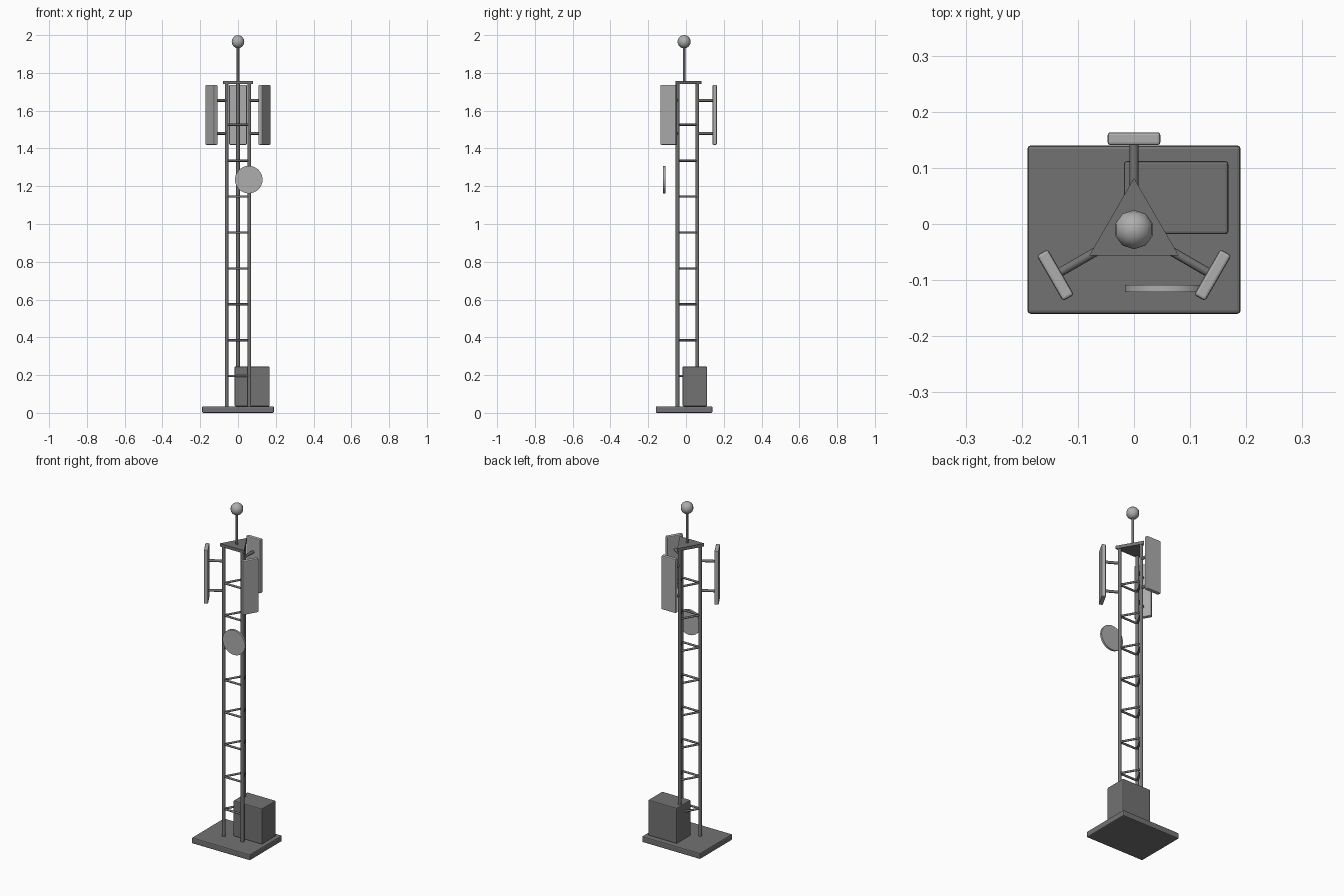
import bpy, math
from mathutils import Vector

if "Cube" in bpy.data.objects:
    bpy.data.objects.remove(bpy.data.objects["Cube"], do_unlink=True)


def material(name, value):
    m = bpy.data.materials.new(name)
    m.use_nodes = True
    colour = (value, value, value, 1)
    m.diffuse_color = colour
    m.node_tree.nodes["Principled BSDF"].inputs["Base Color"].default_value = colour
    return m


STEEL = material("dark steel", 0.17)
PALE = material("pale grey", 0.42)
CENTRE = Vector((0, -0.01, 0))


def finish(name, mat, smooth=True):
    ob = bpy.context.object
    ob.name = name
    ob.data.materials.append(mat)
    if smooth:
        bpy.ops.object.shade_smooth_by_angle(angle=math.radians(50))
    return ob


def box(name, mat, centre, size, bevel, turn=0):
    bpy.ops.mesh.primitive_cube_add(size=1, location=centre, rotation=(0, 0, turn))
    ob = finish(name, mat, False)
    ob.scale = size
    bpy.ops.object.transform_apply(location=False, rotation=False, scale=True)
    mod = ob.modifiers.new("soft edges", "BEVEL")
    mod.width = bevel
    mod.segments = 2


def rod(name, mat, a, b, radius, sides=10):
    a, b = Vector(a), Vector(b)
    bpy.ops.mesh.primitive_cylinder_add(vertices=sides, radius=radius,
                                        depth=(b - a).length, location=(a + b) / 2)
    bpy.context.object.rotation_euler = (b - a).to_track_quat("Z", "Y").to_euler()
    return finish(name, mat)


def polar(angle, radius, z):
    return CENTRE + Vector((radius * math.cos(angle), radius * math.sin(angle), z))


# Foundation and equipment cabinet
box("base_slab", STEEL, (0, -0.01, 0.0175), (0.38, 0.30, 0.035), 0.006)
box("equipment_cabinet", STEEL, (0.075, 0.047, 0.14), (0.186, 0.13, 0.21), 0.005)

# Three-legged lattice with its rungs, and a sector antenna facing out from each leg
angles = [math.radians(90 + 120 * i) for i in range(3)]
for i, a in enumerate(angles):
    nxt = angles[(i + 1) % 3]
    rod(f"tower_leg_{i}", STEEL, polar(a, 0.07, 0.03), polar(a, 0.07, 1.745), 0.01)
    for k in range(8):
        z = 0.195 + 0.19 * k
        rod(f"rung_{i}_{k}", STEEL, polar(a, 0.07, z), polar(nxt, 0.07, z), 0.006, 8)
    for z in (1.48, 1.655):
        rod(f"antenna_arm_{i}", STEEL, polar(a, 0.07, z), polar(a, 0.153, z), 0.008, 8)
    box(f"sector_antenna_{i}", PALE, polar(a, 0.162, 1.578), (0.023, 0.094, 0.317), 0.005, a)

# Triangular top platform
bpy.ops.mesh.primitive_cylinder_add(vertices=3, radius=0.092, depth=0.018,
                                    location=CENTRE + Vector((0, 0, 1.749)))
finish("top_platform", STEEL, False)

# Mast and beacon
rod("beacon_mast", STEEL, polar(0, 0, 1.75), polar(0, 0, 1.95), 0.007, 8)
bpy.ops.mesh.primitive_uv_sphere_add(segments=10, ring_count=8, radius=0.035,
                                     location=CENTRE + Vector((0, 0, 1.965)))
finish("beacon", PALE)

# Microwave dish
rod("dish", PALE, (0.057, -0.121, 1.235), (0.057, -0.109, 1.235), 0.073, 32)
